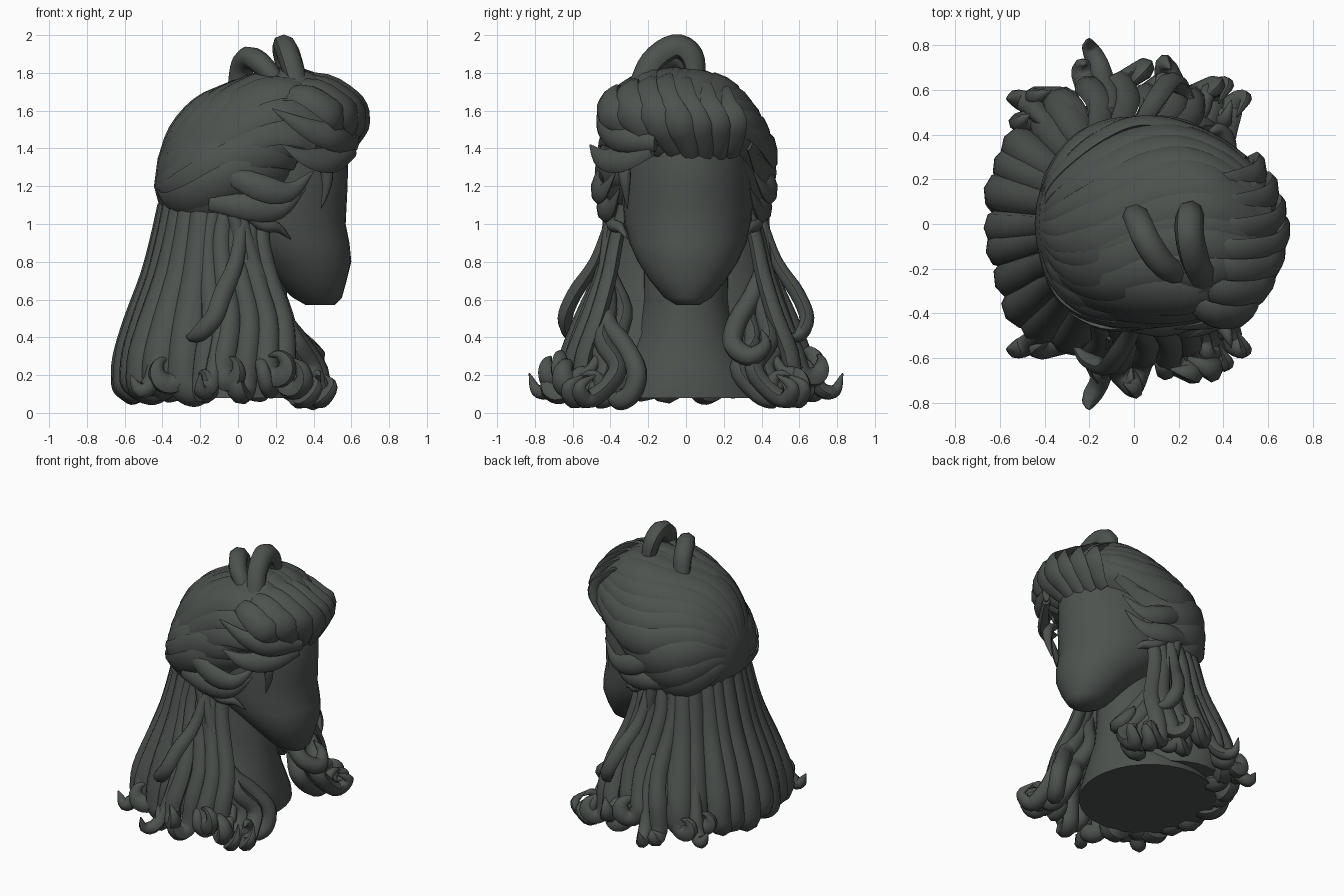
import bpy, math, random
from mathutils import Vector
from mathutils.bvhtree import BVHTree

random.seed(11)
rnd = random.uniform
mat = bpy.data.materials.new("dark_grey_green")
mat.diffuse_color = (0.075, 0.085, 0.078, 1)


def skin(name, rings):
    """Closed mesh joining rings of equal size."""
    n = len(rings[0])
    verts = [tuple(v) for r in rings for v in r]
    faces = [(i * n + j, i * n + (j + 1) % n, (i + 1) * n + (j + 1) % n, (i + 1) * n + j)
             for i in range(len(rings) - 1) for j in range(n)]
    faces += [tuple(reversed(range(n))), tuple(range(len(verts) - n, len(verts)))]
    me = bpy.data.meshes.new(name)
    me.from_pydata(verts, [], faces)
    me.materials.append(mat)
    ob = bpy.data.objects.new(name, me)
    bpy.context.collection.objects.link(ob)
    return ob


def loft(name, sections, n=32):
    """Horizontal ellipses given as (z, back x, front x, half width, centre y)."""
    return skin(name, [[Vector(((xb + xf) / 2 + (xf - xb) / 2 * math.cos(a),
                                cy + ry * math.sin(a), z))
                        for a in (2 * math.pi * k / n for k in range(n))]
                       for z, xb, xf, ry, cy in sections])


def smooth_path(pts, steps):
    """Catmull-Rom samples through the points."""
    p = [Vector(q) for q in pts]
    p = [2 * p[0] - p[1]] + p + [2 * p[-1] - p[-2]]
    out = []
    for i in range(1, len(p) - 2):
        a, b, c, d = p[i - 1:i + 3]
        for t in (k / steps for k in range(steps)):
            out.append(0.5 * (2 * b + (c - a) * t + (2 * a - 5 * b + 4 * c - d) * t * t
                              + (3 * b - a - 3 * c + d) * t ** 3))
    return out + [p[-2]]


def lock(name, pts, width, thick, tip=0.08, root=0.6, steps=4, taper=0.7, out=None, sides=8):
    """Tapered hair lock swept along a path with a carried frame."""
    path = smooth_path(pts, steps)
    nrm = Vector(out) if out else Vector((path[0].x, path[0].y, 0.01))
    rings, m = [], len(path) - 1
    for i, p in enumerate(path):
        tan = (path[min(i + 1, m)] - path[max(i - 1, 0)]).normalized()
        nrm = (nrm - tan * nrm.dot(tan)).normalized()
        side = tan.cross(nrm)
        s = i / m
        f = root + (1 - root) * min(1, s / 0.35)
        if s > taper:
            f *= 1 - (1 - tip) * ((s - taper) / (1 - taper)) ** 1.4
        rings.append([p + nrm * math.cos(a) * thick * f - side * math.sin(a) * width * f
                      for a in (2 * math.pi * k / sides for k in range(sides))])
    return skin(name, rings)


# Face and jaw
loft("face", [(0.57, 0.36, 0.51, 0.06, 0.01), (0.61, 0.29, 0.55, 0.125, 0.01),
              (0.70, 0.19, 0.575, 0.20, 0.01), (0.80, 0.06, 0.60, 0.265, 0.01),
              (0.90, -0.1, 0.59, 0.31, 0.01), (1.0, -0.24, 0.57, 0.335, 0.01),
              (1.1, -0.3, 0.575, 0.345, 0.01), (1.2, -0.34, 0.58, 0.345, 0.01),
              (1.4, -0.34, 0.585, 0.33, 0.01), (1.6, -0.28, 0.5, 0.26, 0)])
# Neck flaring to the flat base
loft("neck", [(0.08, -0.56, 0.33, 0.46, 0), (0.13, -0.53, 0.33, 0.44, 0),
              (0.25, -0.38, 0.31, 0.35, 0), (0.42, -0.3, 0.27, 0.26, 0),
              (0.6, -0.25, 0.26, 0.225, 0), (1.05, -0.25, 0.25, 0.22, 0)])
# Solid mass under the long back hair
loft("back_hair_mass", [(0.13, -0.59, 0.2, 0.51, 0), (0.2, -0.62, 0.22, 0.53, 0),
                        (0.35, -0.59, 0.18, 0.52, 0), (0.5, -0.54, 0.12, 0.48, 0),
                        (0.7, -0.46, 0.07, 0.43, 0), (0.9, -0.41, 0.05, 0.39, 0),
                        (1.1, -0.37, 0.05, 0.36, 0)])
# Hair cap over the skull
cap = loft("hair_cap", [(1.02, -0.35, 0.12, 0.33, 0), (1.07, -0.41, 0.2, 0.40, 0),
                        (1.2, -0.445, 0.33, 0.45, 0), (1.35, -0.425, 0.44, 0.465, 0.01),
                        (1.40, -0.405, 0.57, 0.455, 0.01), (1.47, -0.375, 0.64, 0.435, 0),
                        (1.55, -0.325, 0.66, 0.41, -0.01), (1.63, -0.24, 0.62, 0.37, -0.025),
                        (1.70, -0.12, 0.55, 0.325, -0.04), (1.76, 0.05, 0.46, 0.265, -0.05),
                        (1.80, 0.19, 0.38, 0.16, -0.06)])
tree = BVHTree.FromPolygons([v.co for v in cap.data.vertices],
                            [tuple(p.vertices) for p in cap.data.polygons])
CENTRE = Vector((0.08, 0, 1.33))

# Combed locks running from the hairline back to the gather
for i in range(17):
    phi0 = -112 + i * 14
    t0 = 14 + 42 * abs(phi0) / 112 + rnd(-4, 4)
    pts = []
    for s in (k / 8 for k in range(9)):
        t = math.radians(t0 + (168 - t0) * s)
        phi = math.radians(phi0 + 14 * math.sin(s * math.pi * 1.5))
        d = (Vector((1, 0, 0.2)) * math.cos(t)
             + Vector((0, math.sin(phi), math.cos(phi))) * math.sin(t)).normalized()
        hit = tree.ray_cast(CENTRE, d)[0]
        if hit:
            pts.append(hit - d * 0.01)
    lock(f"combed_lock_{i + 1}", pts, rnd(0.085, 0.11), 0.03,
         tip=0.3, root=0.5, steps=3, out=pts[0] - CENTRE)

# Upswept front locks, fanned from the hairline and swept to one side
for i in range(7):
    y = -0.29 + i * 0.09
    q = 1 - abs(y) ** 1.5 * 1.3
    low = abs(y) * 0.22
    lock(f"front_lock_{i + 1}",
         [(0.55 * q, y * 0.75 + 0.05, 1.33 + low * 0.5), (0.61 * q, y * 0.8 + 0.03, 1.42),
          (0.67 * q, y * 1.0 - 0.02, 1.54), (0.61 * q, y * 1.1 - 0.09, 1.665 - low),
          (0.40 * q, y * 1.0 - 0.10, 1.77 - low * 1.2), (0.1, y * 0.8 + 0.02, 1.70 - low)],
         rnd(0.07, 0.095), rnd(0.028, 0.045), out=(1, 0, 0), root=0.5)

# Curled loops on the crown
lock("crown_loop_back", [(0.0, 0.05, 1.66), (0.02, 0.01, 1.82), (0.06, -0.08, 1.88),
                         (0.13, -0.18, 1.84), (0.22, -0.23, 1.74)], 0.065, 0.06, 0.7, 0.9)
lock("crown_loop_front", [(0.32, -0.25, 1.72), (0.28, -0.18, 1.86), (0.25, -0.06, 1.94),
                          (0.25, 0.03, 1.89), (0.27, 0.06, 1.74)], 0.07, 0.06, 0.7, 0.9)

# Loose flicks around the temples
temple = [
    [(0.62, -0.16, 1.43), (0.52, -0.35, 1.45), (0.36, -0.44, 1.51), (0.18, -0.47, 1.61)],
    [(0.60, -0.18, 1.40), (0.5, -0.33, 1.34), (0.36, -0.45, 1.35), (0.23, -0.51, 1.42)],
    [(-0.1, -0.43, 1.3), (0.1, -0.47, 1.2), (0.27, -0.44, 1.17), (0.40, -0.37, 1.28)],
    [(-0.15, -0.41, 1.12), (0.05, -0.44, 1.09), (0.22, -0.40, 1.08), (0.36, -0.35, 1.19)],
    [(0.0, -0.42, 1.1), (0.12, -0.39, 1.0), (0.21, -0.35, 0.98), (0.28, -0.31, 0.92)],
    [(0.38, -0.36, 1.36), (0.46, -0.33, 1.3), (0.47, -0.32, 1.2), (0.44, -0.31, 1.08)]]
for side, tag in ((1, "right"), (-1, "left")):
    for i, pts in enumerate(temple):
        if side < 0 and i in (0, 1, 5):
            continue
        k = 1 if side == 1 else 0.96
        lock(f"temple_flick_{tag}_{i + 1}", [(x, y * side * k, z) for x, y, z in pts],
             0.035 if i > 3 else 0.07, 0.035, root=0.7, taper=0.45, tip=0.04,
             out=(0.2, -side, 0))


def hanging(name, deg, flare, lean, curl, turn, radius, zc, wave=0.0):
    """Lock falling from the gather at an angle, ending in a hooked curl."""
    a = math.radians(deg)
    rad, tang = Vector((math.cos(a), math.sin(a), 0)), Vector((-math.sin(a), math.cos(a), 0))
    pts = []
    for z, r in ((1.1, 0.36), (0.92, 0.395), (0.72, 0.445), (0.5, 0.525), (0.32, 0.58)):
        f = (1.1 - z) / 0.8
        pts.append(rad * (r + flare * f * f) + tang * wave * math.sin(f * 6)
                   + Vector((-0.02, 0, z)))
    end = rad * (0.595 + flare) + Vector((-0.02, 0, zc))
    d = rad * math.cos(lean) + tang * math.sin(lean)
    for k in range(7):
        u, r = math.radians(turn) * k / 6, curl * (1 - k / 24)
        pts.append(end + d * r * (1 - math.cos(u)) - Vector((0, 0, r * math.sin(u)))
                   + d.cross(Vector((0, 0, 1))) * k / 150)
    lock(name, pts, radius * 1.25, radius, steps=3, root=0.7)


# Long back locks, tucked under at the ends
for i in range(11):
    hanging(f"back_lock_{i + 1}", 118 + i * 12.4 + rnd(-2, 2), rnd(-0.02, 0.035),
            math.pi + rnd(-0.8, 0.8), rnd(0.06, 0.08), rnd(170, 250),
            rnd(0.066, 0.076), rnd(0.17, 0.22))

for side, tag in ((1, "left"), (-1, "right")):
    # Outer curls
    for i in range(7):
        hanging(f"side_curl_{tag}_{i + 1}", side * (62 + i * 11 + rnd(-3, 3)),
                rnd(-0.04, 0.04) + 0.015 * (side + 1), rnd(-1.3, 1.3), rnd(0.06, 0.09),
                rnd(200, 330), 0.05, rnd(0.16, 0.27), 0.03 * side)
    # Waves over the shoulders
    for i, (x, y) in enumerate(((0.14, 0.32), (0.24, 0.40), (0.16, 0.46))):
        lock(f"shoulder_wave_{tag}_{i + 1}",
             [(-0.02, side * (0.37 + 0.02 * i), 1.05), (0.04, side * 0.42, 0.8),
              (x * 0.75, side * y * 1.02, 0.55), (x + 0.05, side * (y + 0.04), 0.38),
              (x + 0.14, side * (y - 0.04), 0.24), (x + 0.17, side * (y + 0.04), 0.12),
              (x + 0.20, side * (y + 0.13), 0.07), (x + 0.26, side * (y + 0.16), 0.14),
              (x + 0.22, side * (y + 0.08), 0.2)], 0.06, 0.05)
    # Loose strand lifting off, drifting back on one side and forward on the other
    lock(f"loose_strand_{tag}", [(0.02, side * 0.41, 1.0), (0.02 + 0.03 * side, side * 0.48, 0.8),
                                 (0.02 + 0.1 * side, side * 0.59, 0.63),
                                 (0.02 + 0.15 * side, side * 0.64, 0.5),
                                 (0.22 * side, side * 0.60, 0.41),
                                 (0.28 * side, side * 0.53, 0.40)], 0.05, 0.04)
    # Ringlets resting on the shoulders
    for j, (cx, cy, cz, R) in enumerate(((0.16, 0.58, 0.19, 0.085), (0.36, 0.52, 0.15, 0.08))):
        pts = [(cx - 0.12, side * (cy - 0.12), cz + 0.26)]
        for k in range(10):
            u, r = math.radians(100 - 45 * k), R * (1 - 0.03 * k)
            pts.append((cx - 0.05 + 0.014 * k, side * (cy + r * math.cos(u)),
                        cz + r * math.sin(u)))
        lock(f"ringlet_{tag}_{j + 1}", pts, 0.042, 0.042, steps=3)
    # Thin tips curling out
    lock(f"outer_curl_{tag}", [(-0.1, side * 0.5, 0.62), (-0.1, side * 0.58, 0.42),
                               (-0.13, side * 0.64, 0.22), (-0.16, side * 0.72, 0.12),
                               (-0.2, side * 0.79, 0.12), (-0.2, side * 0.83, 0.21)], 0.045, 0.04)
    lock(f"rear_curl_{tag}", [(-0.36, side * 0.42, 0.5), (-0.42, side * 0.49, 0.3),
                              (-0.46, side * 0.53, 0.16), (-0.52, side * 0.56, 0.12),
                              (-0.57, side * 0.56, 0.2)], 0.05, 0.045)

# Curled locks framing the neck
lock("neck_lock_right", [(0.0, -0.39, 1.08), (0.08, -0.42, 0.8), (0.17, -0.43, 0.58),
                         (0.25, -0.41, 0.46), (0.33, -0.33, 0.36), (0.42, -0.26, 0.22),
                         (0.42, -0.29, 0.1), (0.38, -0.36, 0.07), (0.37, -0.42, 0.11)],
     0.06, 0.055, taper=0.85)
lock("neck_lock_left", [(0.0, 0.39, 1.08), (0.08, 0.41, 0.8), (0.16, 0.35, 0.62),
                        (0.24, 0.27, 0.48), (0.34, 0.25, 0.36), (0.41, 0.34, 0.30),
                        (0.38, 0.42, 0.36), (0.33, 0.40, 0.44)], 0.055, 0.055)

# Smooth shading with crisp edges
bpy.ops.object.select_all(action='SELECT')
bpy.context.view_layer.objects.active = cap
bpy.ops.object.shade_smooth_by_angle(angle=math.radians(50))
